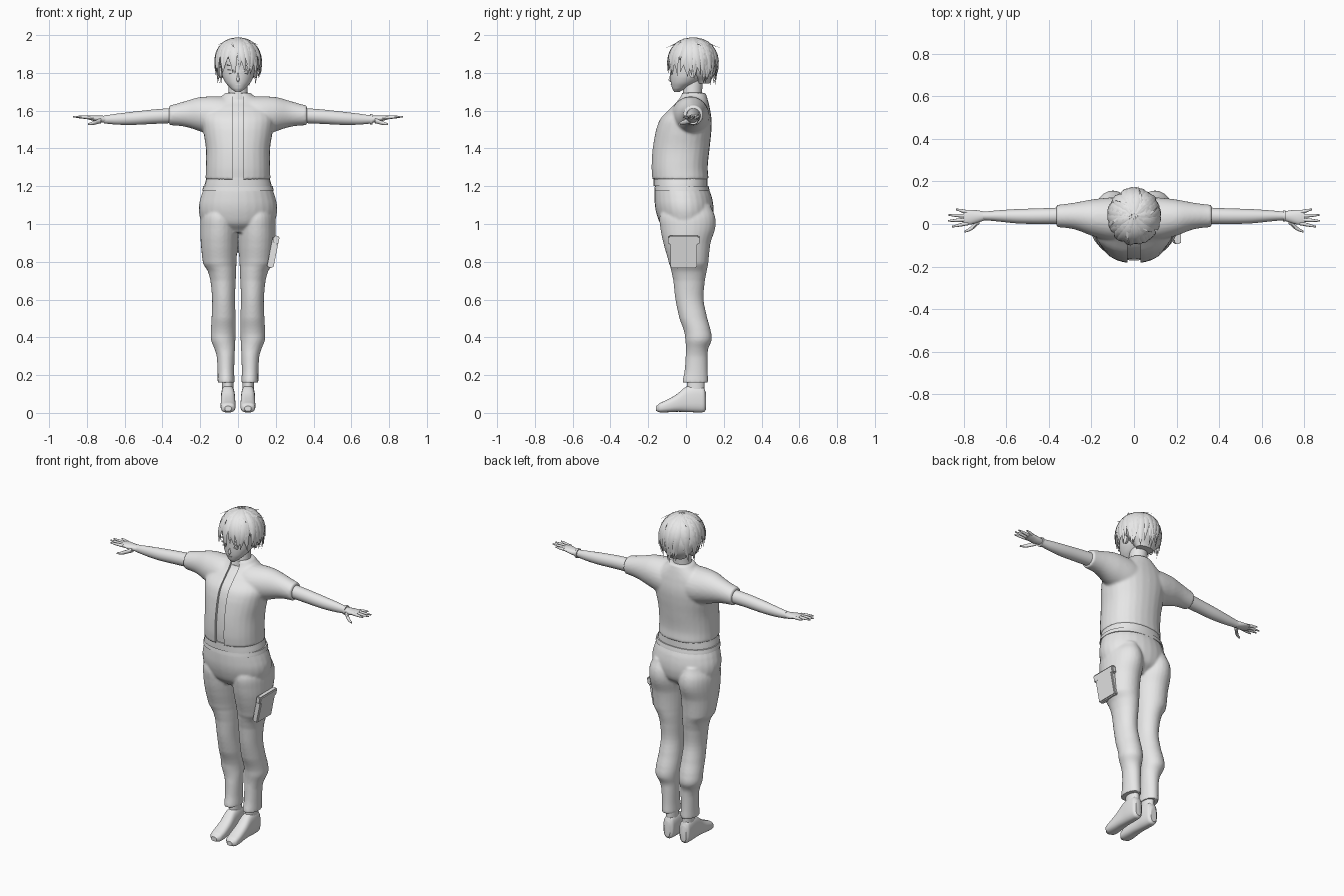
import bpy, bmesh, math, random
from mathutils import Vector, Matrix

random.seed(4)
cube = bpy.data.objects.get("Cube")
if cube:
    bpy.data.objects.remove(cube, do_unlink=True)

grey = bpy.data.materials.new("plain_grey")
grey.use_nodes = True
grey.diffuse_color = (0.8, 0.8, 0.8, 1)
grey.node_tree.nodes["Principled BSDF"].inputs["Base Color"].default_value = (0.8, 0.8, 0.8, 1)


def skin(bm, loops):
    """Bridge vertex loops into a closed tube."""
    vs = [[bm.verts.new(p) for p in loop] for loop in loops]
    n = len(vs[0])
    for a, b in zip(vs, vs[1:]):
        for i in range(n):
            j = (i + 1) % n
            bm.faces.new((a[i], a[j], b[j], b[i]))
    bm.faces.new(vs[0])
    bm.faces.new(vs[-1])


def spline(rings, sub=4):
    """Smooth in-between rings."""
    r = [rings[0]] + list(rings) + [rings[-1]]
    out = []
    for k in range(1, len(r) - 2):
        for s in range(sub):
            t = s / sub
            out.append([0.5 * (2 * b + (c - a) * t + (2 * a - 5 * b + 4 * c - d) * t * t
                               + (3 * b - a - 3 * c + d) * t ** 3) if i else b + (c - b) * t
                        for i, (a, b, c, d) in enumerate(zip(r[k - 1], r[k], r[k + 1], r[k + 2]))])
    return out + [rings[-1]]


def loft(bm, rings, axis="z", sides=(1,), power=1.0, seg=28):
    """Rings are (position, u0, u1, v0, v1) across the given axis."""
    for m in sides:
        loops = []
        for t, u0, u1, v0, v1 in spline(rings):
            loop = []
            for i in range(seg):
                a = 2 * math.pi * i / seg
                c, s = math.cos(a), math.sin(a)
                u = (u0 + u1) / 2 + (u1 - u0) / 2 * math.copysign(abs(c) ** power, c)
                v = (v0 + v1) / 2 + (v1 - v0) / 2 * math.copysign(abs(s) ** power, s)
                x, y, z = {"z": (u, v, t), "x": (t, u, v), "y": (u, t, v)}[axis]
                loop.append((x * m, y, z))
            loops.append(loop)
        skin(bm, loops)


def body(rings):
    """Symmetric rings from (z, half width, front y, back y)."""
    return [(z, -w, w, a, b) for z, w, a, b in rings]


def finish(name, bm, voxel=0, cutter=None):
    bmesh.ops.recalc_face_normals(bm, faces=bm.faces)
    me = bpy.data.meshes.new(name)
    bm.to_mesh(me)
    bm.free()
    ob = bpy.data.objects.new(name, me)
    bpy.context.collection.objects.link(ob)
    me.materials.append(grey)
    bpy.ops.object.select_all(action="DESELECT")
    ob.select_set(True)
    bpy.context.view_layer.objects.active = ob
    if voxel:
        r = ob.modifiers.new("blend", "REMESH")
        r.mode, r.voxel_size = "VOXEL", voxel
        s = ob.modifiers.new("soften", "SMOOTH")
        s.factor, s.iterations = 0.5, 4
    if cutter:
        b = ob.modifiers.new("opening", "BOOLEAN")
        b.operation, b.object, b.solver = "DIFFERENCE", cutter, "EXACT"
    for mod in list(ob.modifiers):
        bpy.ops.object.modifier_apply(modifier=mod.name)
    bpy.ops.object.shade_smooth_by_angle(angle=math.radians(45))
    return ob


def part(name, rings, **kw):
    bm = bmesh.new()
    loft(bm, rings, **kw)
    return finish(name, bm)


def box(bm, center, size, tilt=0):
    m = Matrix.Translation(center) @ Matrix.Rotation(tilt, 4, "Y") @ Matrix.Diagonal((*size, 1))
    return bmesh.ops.create_cube(bm, size=1, matrix=m)


BOTH = (1, -1)

# Jacket with sleeves, opened down the front
torso = [(1.235, .172, -.18, .12), (1.3, .17, -.184, .115), (1.4, .17, -.178, .125),
         (1.5, .185, -.16, .135), (1.56, .19, -.135, .135), (1.62, .165, -.078, .125),
         (1.66, .11, -.04, .115), (1.695, .068, -.025, .105)]
bm = bmesh.new()
box(bm, (0, -.17, 1.45), (.06, .3, .7))
cutter = finish("opening_cutter", bm)
cutter.hide_render = True
cutter.hide_set(True)
bm = bmesh.new()
loft(bm, body(torso), power=.9)
loft(bm, [(0, -.07, .12, 1.46, 1.67), (.1, -.08, .125, 1.46, 1.675), (.2, -.055, .115, 1.49, 1.672),
          (.28, -.025, .1, 1.515, 1.65), (.365, -.015, .09, 1.523, 1.628)], axis="x", sides=BOTH)
finish("jacket", bm, .008, cutter)

# Shirt inside the jacket, its hem and the waistband
part("inner_shirt", body([(z, w - .015, a + .016, b - .015) for z, w, a, b in torso[:-1]]), power=.9)
part("shirt_hem", body([(1.2, .178, -.172, .115), (1.245, .168, -.172, .114)]), power=.9)
part("waistband", body([(1.175, .189, -.168, .125), (1.2, .184, -.165, .12)]), power=.9)

# Trousers
bm = bmesh.new()
loft(bm, body([(.955, .11, -.09, .08), (1.0, .185, -.135, .13), (1.05, .205, -.155, .145),
               (1.1, .207, -.165, .145), (1.15, .195, -.167, .135), (1.19, .183, -.166, .12)]))
loft(bm, [(.16, .018, .108, -.02, .118), (.22, .02, .108, -.008, .115), (.3, .018, .113, -.002, .115),
          (.34, .016, .125, 0, .118), (.385, .014, .143, -.004, .136), (.43, .012, .144, -.01, .132),
          (.5, .012, .14, -.035, .113), (.6, .016, .137, -.056, .093), (.7, .012, .146, -.067, .1),
          (.75, .01, .16, -.078, .11), (.79, .008, .185, -.09, .118), (.9, .002, .197, -.12, .13),
          (.98, -.002, .2, -.136, .155), (1.04, .005, .195, -.14, .154), (1.1, .03, .17, -.12, .13)],
     sides=BOTH)
finish("trousers", bm, .007)

# Thigh pocket with flap
bm = bmesh.new()
box(bm, (.186, -.012, .85), (.035, .14, .165), .2)
box(bm, (.202, -.012, .915), (.03, .165, .045), .2)
bmesh.ops.bevel(bm, geom=bm.edges[:], offset=.006, segments=2, affect="EDGES")
finish("thigh_pocket", bm)

# Ankles and shoes
part("ankles", [(.08, .024, .084, .005, .098), (.13, .024, .084, .005, .098), (.18, .024, .084, .005, .098)],
     sides=BOTH)
part("shoes", [(.105, .035, .075, .015, .11), (.095, .022, .086, .004, .135), (.05, .017, .09, .003, .148),
               (0, .016, .09, .005, .138), (-.05, .014, .091, .006, .098), (-.1, .013, .092, .003, .07),
               (-.14, .018, .088, .003, .052), (-.158, .035, .07, .01, .036)],
     axis="y", sides=BOTH, power=.75)

# Forearms, hands and wrist band
part("arms", [(.32, 0, .078, 1.535, 1.615), (.45, .0, .073, 1.53, 1.606), (.55, .003, .07, 1.525, 1.595),
              (.64, .012, .064, 1.526, 1.584), (.71, .018, .058, 1.532, 1.575)], axis="x", sides=BOTH)
bm = bmesh.new()
loft(bm, [(.69, .02, .056, 1.536, 1.572), (.735, .006, .064, 1.538, 1.574), (.78, -.004, .066, 1.55, 1.575),
          (.8, .002, .06, 1.555, 1.573)], axis="x", sides=BOTH, seg=16)
for base, tip in (((.785, .057), (.835, .068)), ((.785, .038), (.872, .042)),
                  ((.785, .02), (.874, .015)), ((.78, .003), (.855, -.012))):
    loft(bm, [(base[0], base[1] - .009, base[1] + .009, 1.554, 1.573),
              ((base[0] + tip[0]) / 2, sum((base[1], tip[1])) / 2 - .008, sum((base[1], tip[1])) / 2 + .008,
               1.558, 1.574), (tip[0], tip[1] - .004, tip[1] + .004, 1.564, 1.572)],
         axis="x", sides=BOTH, seg=10)
loft(bm, [(.725, .0, .03, 1.533, 1.56), (.76, -.028, -.006, 1.525, 1.547), (.795, -.04, -.03, 1.524, 1.534)],
     axis="x", sides=BOTH, seg=10)
finish("hands", bm)
part("wrist_band", [(.7, .012, .064, 1.526, 1.582), (.712, .012, .064, 1.526, 1.582)], axis="x")

# Neck and head
part("neck", body([(1.62, .065, -.03, .1), (1.67, .053, -.018, .085), (1.78, .05, -.01, .09)]))
part("head", body([(1.698, .014, -.062, -.035), (1.715, .036, -.072, .0), (1.745, .064, -.08, .06),
                   (1.78, .083, -.083, .11), (1.83, .092, -.083, .135), (1.89, .098, -.082, .14),
                   (1.94, .08, -.055, .12)]))

# Nose, eyelids, brows, mouth and ears
bm = bmesh.new()
loft(bm, body([(1.752, .003, -.085, -.07), (1.762, .008, -.093, -.07), (1.785, .005, -.086, -.07),
               (1.81, .002, -.083, -.07)]), seg=10)
finish("nose", bm)
bm = bmesh.new()
for m in BOTH:
    for x, z, w, tilt in ((.038, 1.815, .034, .12), (.036, 1.797, .022, -.1), (.04, 1.838, .038, .25)):
        box(bm, (m * x, -.076, z), (w, .012, .004), -m * tilt)
box(bm, (0, -.078, 1.738), (.024, .008, .003))
finish("face_lines", bm)
part("ears", [(.08, .02, .05, 1.78, 1.825), (.098, .015, .055, 1.772, 1.832), (.102, .025, .05, 1.785, 1.825)],
     axis="x", sides=BOTH, seg=12)

# Hair: a cap with layered tapering locks
part("hair_cap", body([(1.745, .055, .06, .125), (1.79, .095, .025, .15), (1.84, .112, .0, .16),
                       (1.88, .115, -.083, .16), (1.93, .1, -.075, .145), (1.965, .066, -.035, .105),
                       (1.984, .02, .015, .055)]))


def lock(bm, azimuth, start, end, width, lift, sway):
    center, loops = Vector((0, .036, 1.86)), []
    pts = []
    for k in range(9):
        s = k / 8
        p = start + (end - start) * s
        a = azimuth + sway * s * s
        q = min(p, math.pi / 2)
        r = math.sin(q) * (1 + lift * s ** 3) - .16 * max(0, p - 1.7)
        z = math.cos(q) - (p - q)
        pts.append(center + Vector((.12 * r * math.sin(a), -.13 * r * math.cos(a), .125 * z)))
    for k, p in enumerate(pts):
        t = (pts[min(k + 1, 8)] - pts[max(k - 1, 0)]).normalized()
        out = (p - center).normalized()
        side = t.cross(out).normalized()
        out = side.cross(t)
        w = width * max(.03, (1 - (k / 8) ** 2.2) * min(1, .4 + k / 4))
        loops.append([p + side * w * math.cos(i * math.pi / 3) + out * .3 * w * math.sin(i * math.pi / 3)
                      for i in range(6)])
    skin(bm, loops)


bm = bmesh.new()
for layer, count in enumerate((20, 17, 12)):
    for i in range(count):
        a = 2 * math.pi * (i + random.uniform(.2, .8)) / count
        back = (1 - math.cos(a)) / 2
        end = 2.02 + .58 * back ** .8 - .3 * layer * back + random.uniform(-.12, .1)
        lock(bm, a, .1 + .2 * random.random(), end, random.uniform(.022, .03),
             random.uniform(-.03, .06) + .03 * layer, random.uniform(-.25, .25))
# Loose tufts on the crown
for i in range(6):
    lock(bm, i * 1.05 + .4, .05, .75 + .1 * (i % 3), .012, .35, .5)
finish("hair_locks", bm)
